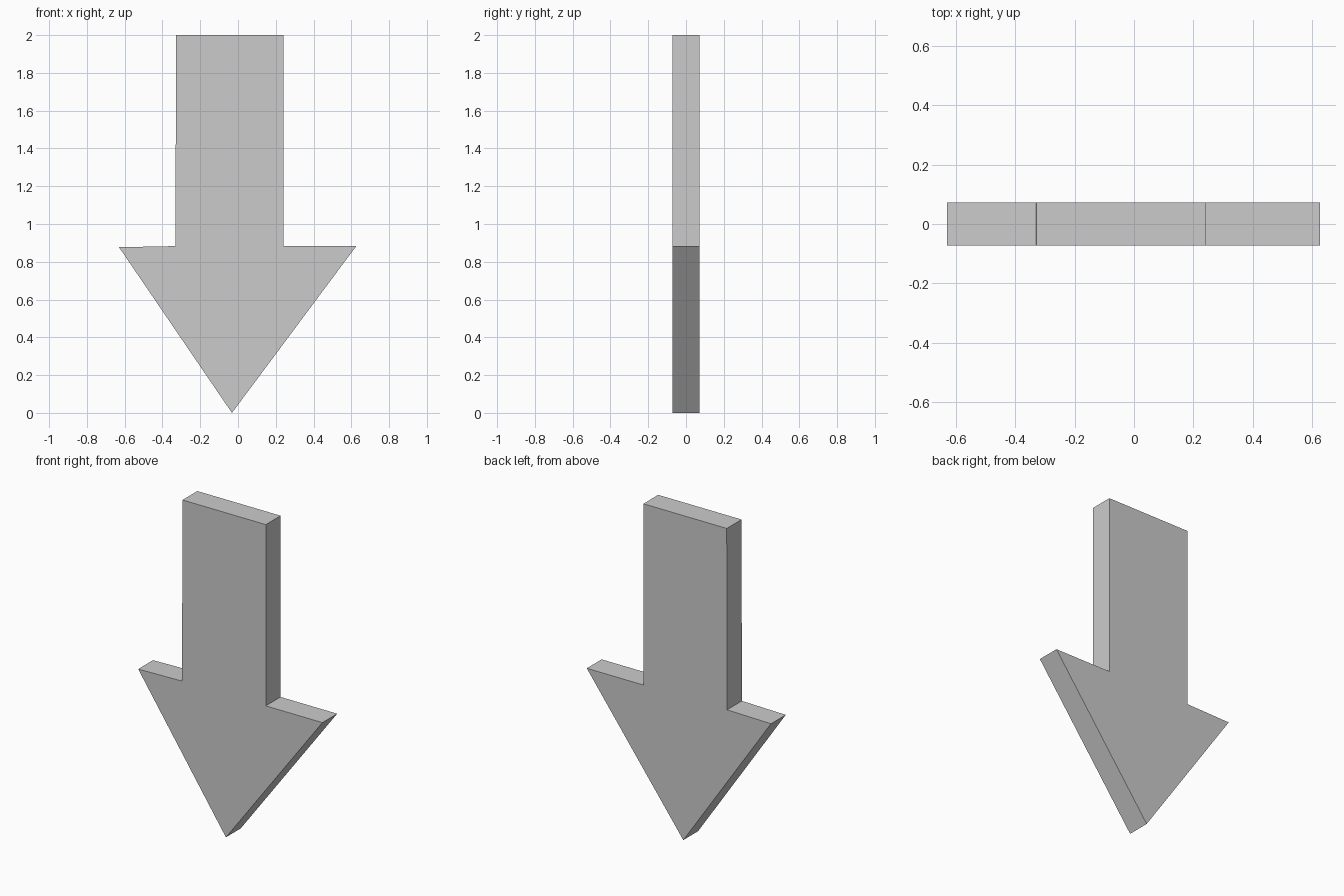
import bpy
import bmesh
from mathutils import Vector

if "Cube" in bpy.data.objects:
    bpy.data.objects.remove(bpy.data.objects["Cube"])

HALF_DEPTH = 0.072

# Arrow outline in the front plane (x, z), clockwise from the shaft's top left
OUTLINE = [
    (-0.328, 2.0), (0.24, 2.0),        # shaft top
    (0.24, 0.883), (0.626, 0.883),     # right shoulder
    (-0.032, 0.0),                     # tip
    (-0.63, 0.877), (-0.331, 0.883),   # left shoulder
]


def extruded_profile(name, points, half_depth):
    """Flat slab: front outline extruded along y."""
    bm = bmesh.new()
    face = bm.faces.new([bm.verts.new((x, -half_depth, z)) for x, z in points])
    result = bmesh.ops.extrude_face_region(bm, geom=[face], use_keep_orig=True)
    moved = [g for g in result["geom"] if isinstance(g, bmesh.types.BMVert)]
    bmesh.ops.translate(bm, verts=moved, vec=Vector((0, 2 * half_depth, 0)))
    bmesh.ops.recalc_face_normals(bm, faces=bm.faces)
    mesh = bpy.data.meshes.new(name)
    bm.to_mesh(mesh)
    bm.free()
    obj = bpy.data.objects.new(name, mesh)
    bpy.context.collection.objects.link(obj)
    return obj


# Down-pointing arrow
extruded_profile("down_arrow", OUTLINE, HALF_DEPTH)
